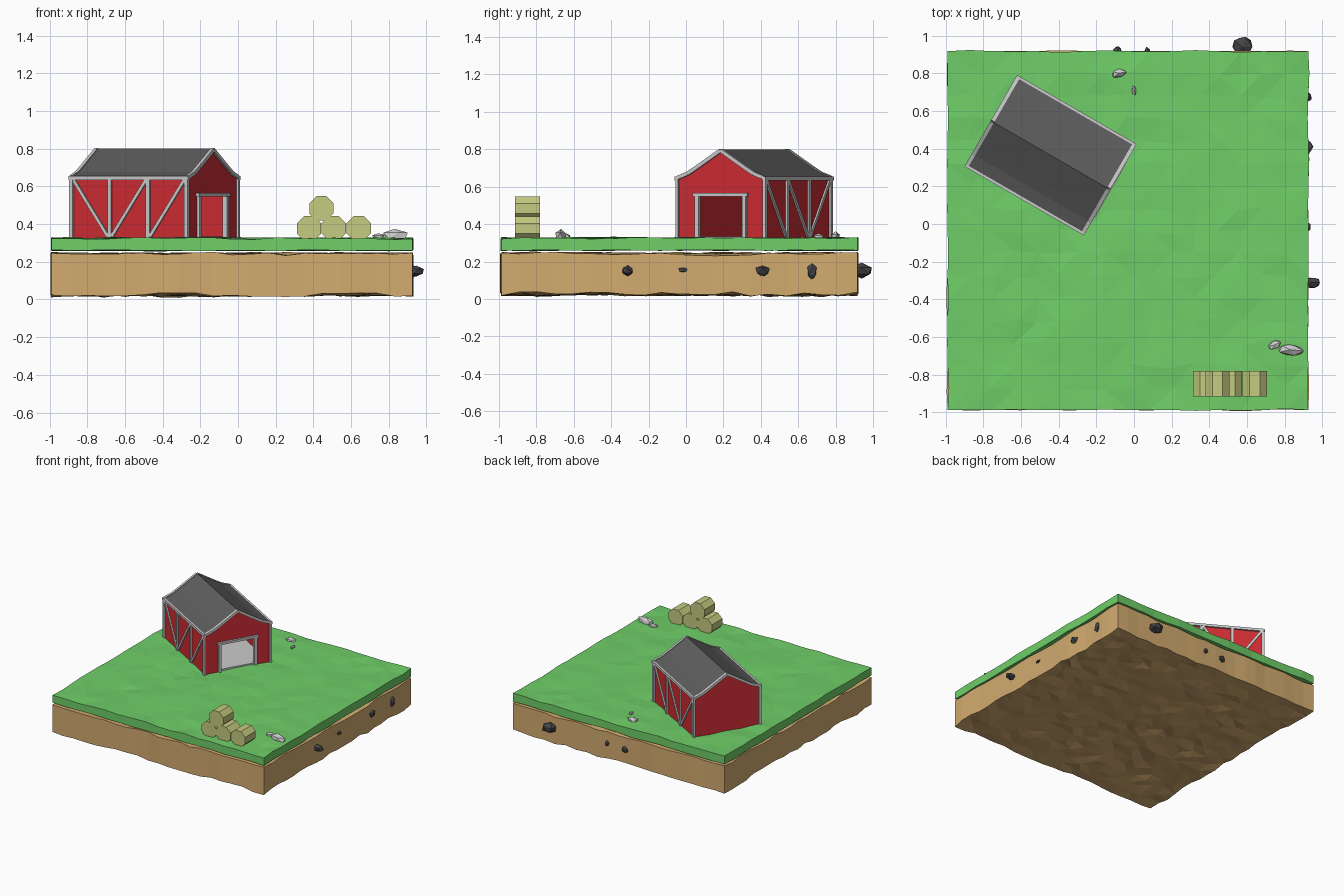
import bpy, bmesh, math, random
from mathutils import Vector, Matrix, noise

if "Cube" in bpy.data.objects:
    bpy.data.objects.remove(bpy.data.objects["Cube"])

random.seed(4)


def material(name, rgb):
    m = bpy.data.materials.new(name)
    m.diffuse_color = (*rgb, 1)
    m.use_nodes = True
    m.node_tree.nodes["Principled BSDF"].inputs["Base Color"].default_value = m.diffuse_color
    return m


GRASS = material("grass", (0.16, 0.62, 0.14))
SOIL = material("soil", (0.65, 0.41, 0.16))
RED = material("red_paint", (0.62, 0.025, 0.033))
ROOF = material("roof_dark", (0.11, 0.11, 0.11))
HAY = material("hay", (0.56, 0.6, 0.22))
DARK = material("dark_stone", (0.06, 0.06, 0.065))
BARN = Matrix.Translation((-0.443, 0.365, 0)) @ Matrix.Rotation(math.radians(-30), 4, 'Z')


def finish(bm, name, mat=None, matrix=None):
    bmesh.ops.recalc_face_normals(bm, faces=bm.faces)
    me = bpy.data.meshes.new(name)
    bm.to_mesh(me)
    bm.free()
    ob = bpy.data.objects.new(name, me)
    bpy.context.collection.objects.link(ob)
    if mat:
        me.materials.append(mat)
    if matrix:
        ob.matrix_world = matrix
    return ob


def slab(name, mat, n, z0, z1, low, high, seed):
    """Uneven square slab; low and high are the bump heights below and on top."""
    bm = bmesh.new()
    bmesh.ops.create_grid(bm, x_segments=n, y_segments=n, size=1)
    out = bmesh.ops.extrude_face_region(bm, geom=bm.faces[:], use_keep_orig=True)
    top = {v for v in out["geom"] if isinstance(v, bmesh.types.BMVert)}
    for v in bm.verts:
        gx, gy = v.co.x, v.co.y
        up = v in top
        w = noise.noise(Vector((gx * 3, gy * 3, seed + 0.3 + up)))
        h = 0.5 * w + 0.5 * random.uniform(-1, 1)
        x, y = gx * 0.957 - 0.032, gy * 0.952 - 0.035
        if abs(gx) > 0.99:
            x += 0.012 * noise.noise(Vector((seed, gy * 4, gx)))
        elif abs(gy) < 0.99:
            x += random.uniform(-0.25, 0.25) / n
        if abs(gy) > 0.99:
            y += 0.012 * noise.noise(Vector((gx * 4, seed, gy)))
        elif abs(gx) < 0.99:
            y += random.uniform(-0.25, 0.25) / n
        v.co = (x, y, z1 + high * h if up else z0 + low * h)
    bmesh.ops.triangulate(bm, faces=bm.faces[:])
    return finish(bm, name, mat)


def prism(name, pts, x0, x1, mat):
    """Extrude a y-z outline along the barn's length."""
    bm = bmesh.new()
    f = bm.faces.new([bm.verts.new((x0, y, z)) for y, z in pts])
    r = bmesh.ops.extrude_face_region(bm, geom=[f], use_keep_orig=True)
    for v in r["geom"]:
        if isinstance(v, bmesh.types.BMVert):
            v.co.x = x1
    return finish(bm, name, mat, BARN)


def box(bm, c, size):
    m = Matrix.Translation(c) @ Matrix.Diagonal((*size, 1))
    bmesh.ops.create_cube(bm, size=1, matrix=m)


def bar(bm, p, q, normal, width=0.02, depth=0.016):
    """Board from p to q, its depth along the wall normal."""
    p, q, n = Vector(p), Vector(q), Vector(normal)
    d = (q - p).normalized()
    s = d.cross(n)
    m = Matrix((d * (q - p).length, n * depth, s * width)).transposed().to_4x4()
    bmesh.ops.create_cube(bm, size=1, matrix=Matrix.Translation((p + q) / 2) @ m)


def stone(name, loc, size, turn=0, mat=None, seed=0):
    rnd = random.Random(seed)
    bm = bmesh.new()
    bmesh.ops.create_icosphere(bm, subdivisions=1, radius=0.55)
    for v in bm.verts:
        v.co *= rnd.uniform(0.82, 1.08)
    m = Matrix.Translation(loc) @ Matrix.Rotation(turn, 4, 'Z') @ Matrix.Diagonal((*size, 1))
    return finish(bm, name, mat, m)


# Ground layers
slab("soil_layer", SOIL, 20, 0.026, 0.242, 0.024, 0.016, 2)
slab("grass_layer", GRASS, 16, 0.260, 0.325, 0.006, 0.010, 5)

# Barn shell
HL, HW, BASE, EAVE = 0.352, 0.266, 0.318, 0.642
half = [(HW, EAVE), (0.76 * HW, 0.665), (0.55 * HW, 0.698), (0, 0.788)]
slope = half + [(-y, z) for y, z in half[-2::-1]]
T = 0.01
prism("back_wall", [(-HW, BASE), (HW, BASE)] + slope, -HL, -HL + T, RED)
DW, DH = 0.14, 0.55
prism("front_wall", [(-HW, BASE), (-DW, BASE), (-DW, DH), (DW, DH), (DW, BASE), (HW, BASE)] + slope,
      HL - T, HL, RED)
bm = bmesh.new()
for s in (-1, 1):
    box(bm, (0, s * (HW - T / 2), (BASE + EAVE) / 2), (2 * HL, T, EAVE - BASE))
finish(bm, "side_walls", RED, BARN)
bm = bmesh.new()
box(bm, (0, 0, 0.328), (2 * HL - 0.02, 2 * HW - 0.02, 0.014))
finish(bm, "barn_floor", None, BARN)

# Roof skin
outer = [(y, z + 0.012) for y, z in slope]
prism("roof", outer + slope[::-1], -HL, HL, ROOF)

# Gable edge and eave trim
bm = bmesh.new()
for s in (-1, 1):
    for a, b in zip(slope, slope[1:]):
        bar(bm, (s * (HL + 0.004), a[0], a[1] + 0.006), (s * (HL + 0.004), b[0], b[1] + 0.006),
            (1, 0, 0), 0.02, 0.02)
    bar(bm, (-HL - 0.014, s * (HW + 0.004), 0.644), (HL + 0.014, s * (HW + 0.004), 0.644), (0, 1, 0), 0.02, 0.02)
finish(bm, "roof_trim", None, BARN)

# Side posts and diagonal braces
bm = bmesh.new()
posts = [-HL, -HL / 3, HL / 3, HL]
for s in (-1, 1):
    y = s * (HW + 0.003)
    for x in posts:
        box(bm, (x, y, 0.48), (0.022, 0.018, 0.324))
    for i, down in enumerate((True, False, False)):
        z = (0.635, 0.335) if down else (0.335, 0.635)
        bar(bm, (posts[i] + 0.012, y, z[0]), (posts[i + 1] - 0.012, y, z[1]), (0, 1, 0), 0.018, 0.014)
finish(bm, "side_posts_and_braces", None, BARN)

# Door frame
bm = bmesh.new()
for s in (-1, 1):
    box(bm, (HL, s * (DW + 0.006), 0.435), (0.026, 0.022, 0.235))
box(bm, (HL + 0.002, 0, 0.556), (0.032, 0.335, 0.018))
finish(bm, "door_frame", None, BARN)

# Hay bales
for i, (x, z) in enumerate(((0.377, 0.377), (0.508, 0.377), (0.641, 0.377), (0.443, 0.484))):
    bm = bmesh.new()
    m = (Matrix.Translation((x, -0.848, z)) @ Matrix.Rotation(math.pi / 2, 4, 'X')
         @ Matrix.Rotation(math.pi / 8, 4, 'Z'))
    bmesh.ops.create_cone(bm, cap_ends=True, segments=8, radius1=0.07, radius2=0.07, depth=0.135, matrix=m)
    finish(bm, f"hay_bale_{i + 1}", HAY)

# Light stones on the grass
for i, (loc, size, turn) in enumerate((
        ((0.83, -0.667, 0.336), (0.14, 0.062, 0.075), -0.1),
        ((0.745, -0.643, 0.33), (0.075, 0.045, 0.045), 0.5),
        ((-0.08, 0.80, 0.332), (0.08, 0.05, 0.055), 0.2),
        ((0.0, 0.71, 0.33), (0.025, 0.055, 0.04), 0.1))):
    stone(f"grass_stone_{i + 1}", loc, size, turn, None, i + 1)

# Dark stones poking out of the soil
for i, (loc, size) in enumerate((
        ((0.945, -0.31, 0.15), (0.09, 0.06, 0.05)),
        ((0.92, -0.015, 0.155), (0.04, 0.05, 0.03)),
        ((0.915, 0.41, 0.15), (0.07, 0.09, 0.065)),
        ((0.915, 0.675, 0.15), (0.06, 0.055, 0.095)),
        ((-0.09, 0.915, 0.14), (0.05, 0.06, 0.05)),
        ((0.07, 0.91, 0.15), (0.035, 0.06, 0.05)),
        ((0.575, 0.94, 0.15), (0.11, 0.12, 0.075)))):
    stone(f"soil_stone_{i + 1}", loc, size, 0, DARK, i + 20)
